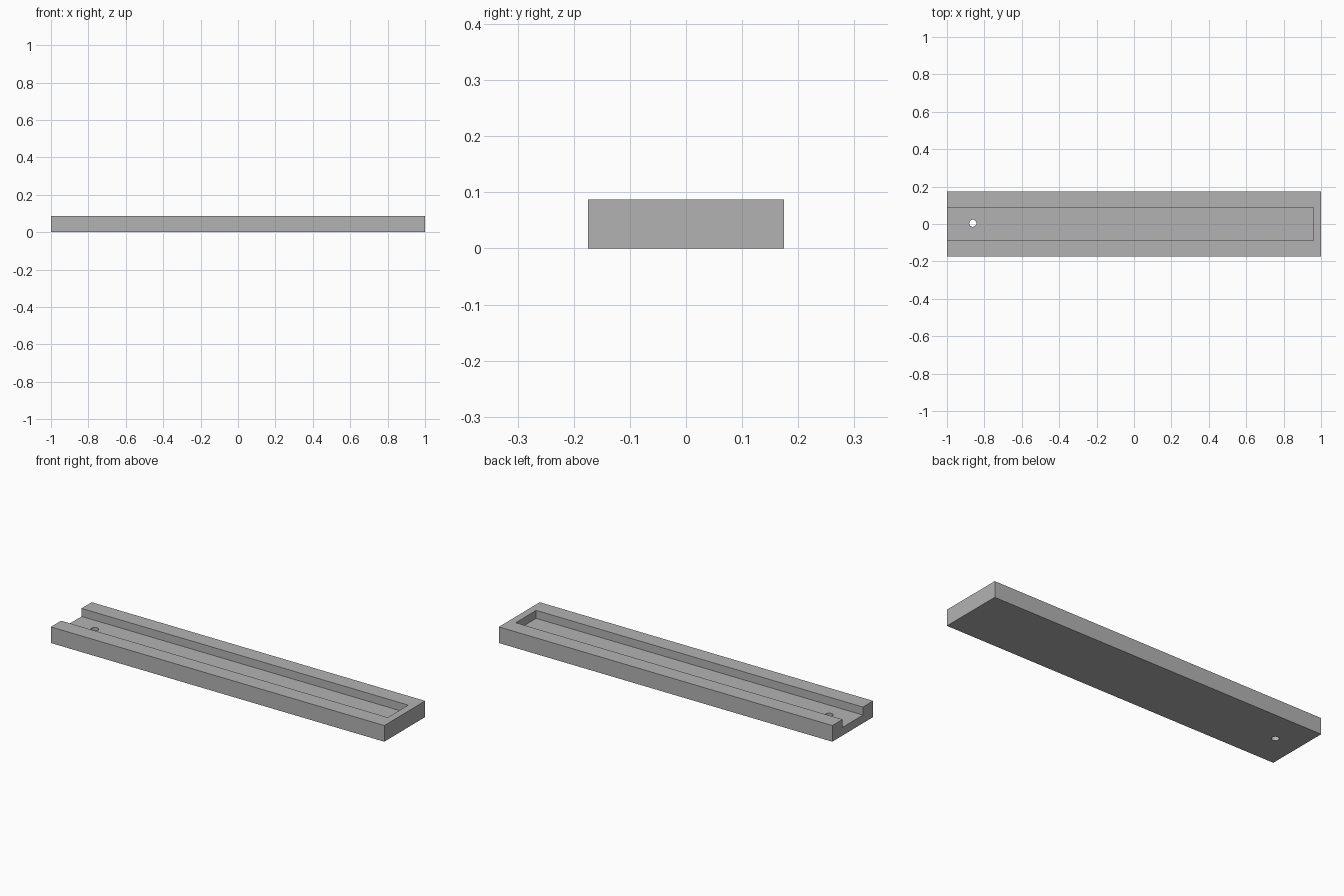
import bpy

LENGTH, WIDTH, HEIGHT = 2.0, 0.35, 0.0875
FLOOR = 0.044          # height of the channel floor
WALL = 0.0875          # side wall thickness
END = 0.04             # end wall thickness

default = bpy.data.objects.get("Cube")
if default:
    bpy.data.objects.remove(default, do_unlink=True)

grey = bpy.data.materials.new("plain grey")
grey.use_nodes = True
grey.diffuse_color = (0.45, 0.45, 0.45, 1)
grey.node_tree.nodes["Principled BSDF"].inputs["Base Color"].default_value = grey.diffuse_color


def box(name, low, high):
    """Box spanning two opposite corners."""
    centre = [(a + b) / 2 for a, b in zip(low, high)]
    bpy.ops.mesh.primitive_cube_add(size=1, location=centre)
    obj = bpy.context.object
    obj.name = name
    obj.scale = [b - a for a, b in zip(low, high)]
    bpy.ops.object.transform_apply(location=True, rotation=False, scale=True)
    obj.data.materials.append(grey)
    return obj


def cut(target, cutter):
    """Subtract the cutter and discard it."""
    cutter.hide_render = True
    mod = target.modifiers.new(cutter.name, "BOOLEAN")
    mod.operation, mod.solver, mod.object = "DIFFERENCE", "EXACT", cutter
    bpy.context.view_layer.objects.active = target
    bpy.ops.object.modifier_apply(modifier=mod.name)
    bpy.data.objects.remove(cutter, do_unlink=True)


# Solid bar
bar = box("channel_bar", (-LENGTH / 2, -WIDTH / 2, 0), (LENGTH / 2, WIDTH / 2, HEIGHT))

# Channel, open at the right end and closed at the left
half = WIDTH / 2 - WALL
cut(bar, box("channel_cutter", (-LENGTH, -half, FLOOR), (LENGTH / 2 - END, half, 2 * HEIGHT)))

# Round hole through the floor near the open end
bpy.ops.mesh.primitive_cylinder_add(vertices=32, radius=0.019, depth=0.4, location=(-0.862, 0.004, 0))
hole = bpy.context.object
hole.name = "hole_cutter"
hole.data.materials.append(grey)
cut(bar, hole)

# Smooth hole wall, crisp edges elsewhere
bpy.ops.object.select_all(action="DESELECT")
bar.select_set(True)
bpy.context.view_layer.objects.active = bar
bpy.ops.object.shade_smooth_by_angle()
